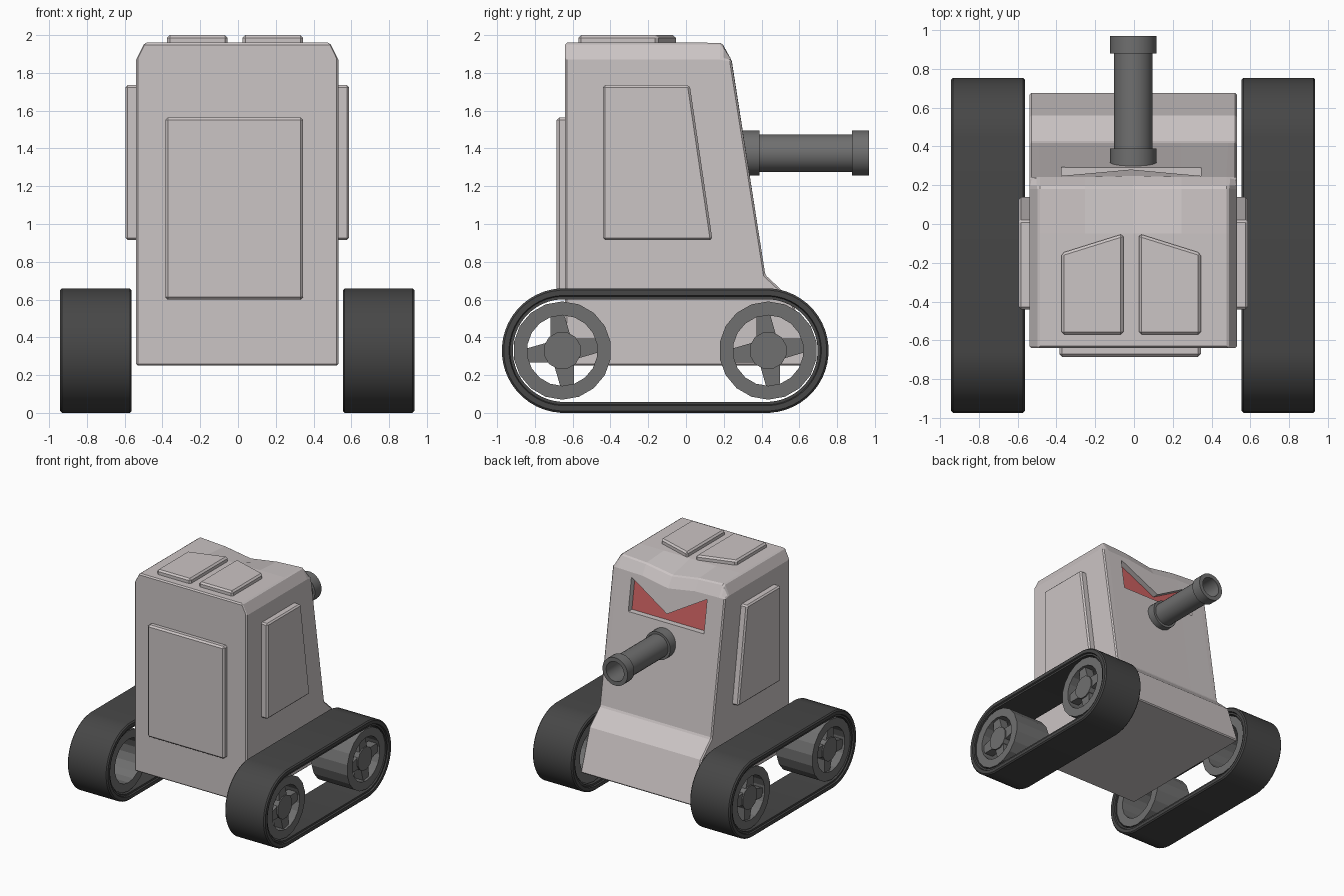
import bpy, bmesh, math

if "Cube" in bpy.data.objects:
    bpy.data.objects.remove(bpy.data.objects["Cube"])

MID = -0.004  # centre line in x


def material(name, r, g, b):
    m = bpy.data.materials.new(name)
    m.use_nodes = True
    m.diffuse_color = (r, g, b, 1)
    m.node_tree.nodes["Principled BSDF"].inputs["Base Color"].default_value = (r, g, b, 1)
    return m


SHELL = material("pale shell", 0.60, 0.555, 0.555)
METAL = material("grey metal", 0.16, 0.16, 0.16)
RUBBER = material("dark rubber", 0.062, 0.062, 0.062)
RED = material("red eye", 0.60, 0.12, 0.12)


def build(name, verts, faces, mat, bevel=0, smooth=False):
    bm = bmesh.new()
    vs = [bm.verts.new(v) for v in verts]
    for f in faces:
        bm.faces.new([vs[i] for i in f])
    bmesh.ops.recalc_face_normals(bm, faces=bm.faces)
    mesh = bpy.data.meshes.new(name)
    bm.to_mesh(mesh)
    bm.free()
    mesh.materials.append(mat)
    ob = bpy.data.objects.new(name, mesh)
    bpy.context.collection.objects.link(ob)
    bpy.ops.object.select_all(action="DESELECT")
    ob.select_set(True)
    bpy.context.view_layer.objects.active = ob
    if smooth:
        bpy.ops.object.shade_smooth_by_angle(angle=math.radians(30))
    if bevel:
        mod = ob.modifiers.new("edge", "BEVEL")
        mod.width, mod.segments = bevel, 1
    return ob


def skin(rows, caps):
    """Faces joining equal closed loops; caps closes the ends, else the loops wrap."""
    n, m = len(rows), len(rows[0])
    faces = []
    for i in range(n - 1 if caps else n):
        a, b = i * m, (i + 1) % n * m
        faces += [(a + j, a + (j + 1) % m, b + (j + 1) % m, b + j) for j in range(m)]
    if caps:
        faces += [tuple(range(m)), tuple(range((n - 1) * m, n * m))]
    return [v for r in rows for v in r], faces


def prism(name, poly, lo, hi, place, mat, bevel=0):
    rows = [[place(u, v, d) for u, v in poly] for d in (lo, hi)]
    return build(name, *skin(rows, True), mat, bevel)


def ring(name, section, sides, place, mat, spread=0, smooth=True):
    """Sweep a (radius, depth) section round a circle, or round a stretched loop."""
    rows = []
    for i in range(sides):
        t = (i + 0.5) / sides * math.tau
        shift = math.copysign(spread, math.cos(t))
        rows.append([place(shift + r * math.cos(t), r * math.sin(t), d) for r, d in section])
    return build(name, *skin(rows, False), mat, smooth=smooth)


# Body shell: cross-sections from side to side, dipping in the middle of the brow
columns = []
for x, top, dip in ((-0.535, 1.87, 0), (-0.49, 1.96, 0), (-0.25, 1.96, 0.015), (0, 1.96, 0.055),
                    (0.25, 1.96, 0.015), (0.49, 1.96, 0), (0.535, 1.87, 0)):
    outline = [(-0.64, 0.25), (-0.64, top), (-0.05, top), (0.19, top - dip),
               (0.24 + 0.158 * dip, 1.87 - dip), (0.42, 0.73), (0.56, 0.60), (0.68, 0.25)]
    columns.append([(x + MID, y, z) for y, z in outline])
body = build("body_shell", *skin(columns, True), SHELL, bevel=0.01)


# Eye slot: cut parallel to the sloping face, with a pointed brow
def slope(z):
    return 0.24 + (1.87 - z) * 0.158


def on_slope(x, z, d):
    return (x, slope(z) + d, z)


eye_shape = [(-0.375, 1.82), (-0.375, 1.54), (0.345, 1.54), (0.345, 1.82), (-0.015, 1.61)]
cutter = prism("eye_cutter", eye_shape, -0.055, 0.1, on_slope, SHELL)
cutter.hide_render = True
cut = body.modifiers.new("eye slot", "BOOLEAN")
cut.operation, cut.solver, cut.object = "DIFFERENCE", "EXACT", cutter
bpy.context.view_layer.objects.active = body
for mod in [m.name for m in body.modifiers]:
    bpy.ops.object.modifier_apply(modifier=mod)
bpy.data.objects.remove(cutter)
prism("red_eyes", eye_shape, -0.057, -0.05, on_slope, RED)

# Raised panels and hatches
prism("back_panel", [(-0.385, 0.6), (0.345, 0.6), (0.345, 1.565), (-0.385, 1.565)],
      -0.62, -0.685, lambda x, z, d: (x, d, z), SHELL, 0.014)
side_shape = [(-0.44, 0.915), (-0.44, 1.735), (0.02, 1.735), (0.14, 0.915)]
for side, word in ((1, "left"), (-1, "right")):
    prism(word + "_side_panel", side_shape, 0.52, 0.592,
          lambda y, z, d: (side * d + MID, y, z), SHELL, 0.012)
    hatch = [(0.04, -0.57), (0.36, -0.57), (0.36, -0.15), (0.04, -0.05)]
    prism(word + "_roof_hatch", hatch, 1.93, 2.0,
          lambda x, y, d: (side * x - 0.015, y, d), SHELL, 0.014)

# Cannon: one turned tube with collars and an open bore
barrel = [(0.001, 0.22), (0.12, 0.22), (0.12, 0.39), (0.1, 0.39), (0.1, 0.88), (0.12, 0.88),
          (0.12, 0.97), (0.085, 0.97), (0.085, 0.6), (0.001, 0.6)]
ring("cannon", barrel, 24, lambda u, v, d: (u + MID, d, v + 1.375), METAL)

# Tracks and wheels
belt = [(0.33, -0.18), (0.33, 0.18), (0.32, 0.19), (0.292, 0.19), (0.287, 0.178), (0.272, 0.178),
        (0.272, -0.178), (0.287, -0.178), (0.292, -0.19), (0.32, -0.19)]
rim = [(0.26, -0.17), (0.26, 0.17), (0.187, 0.17), (0.187, -0.17)]
hub = [(0.001, 0.06), (0.1, 0.06), (0.1, 0.16), (0.001, 0.16)]
spoke = [(0.06, -0.055), (0.2, -0.035), (0.2, 0.035), (0.06, 0.055)]

for side, word in ((1, "left"), (-1, "right")):
    def at(y0):
        return lambda u, v, d: (MID + side * (0.749 + d), y0 + u, 0.33 + v)

    ring(word + "_track", belt, 48, at(-0.11), RUBBER, spread=0.535)
    for y0, end in ((-0.655, "front"), (0.435, "back")):
        name = f"{word}_{end}_wheel"
        ring(name + "_rim", rim, 18, at(y0), METAL, smooth=False)
        ring(name + "_hub", hub, 12, at(y0), METAL, smooth=False)
        for k in range(4):
            a = math.radians(90 * k + 8)
            c, s = math.cos(a), math.sin(a)
            arm = [(u * c - v * s, u * s + v * c) for u, v in spoke]
            prism(f"{name}_spoke_{k + 1}", arm, 0.07, 0.15, at(y0), METAL)
